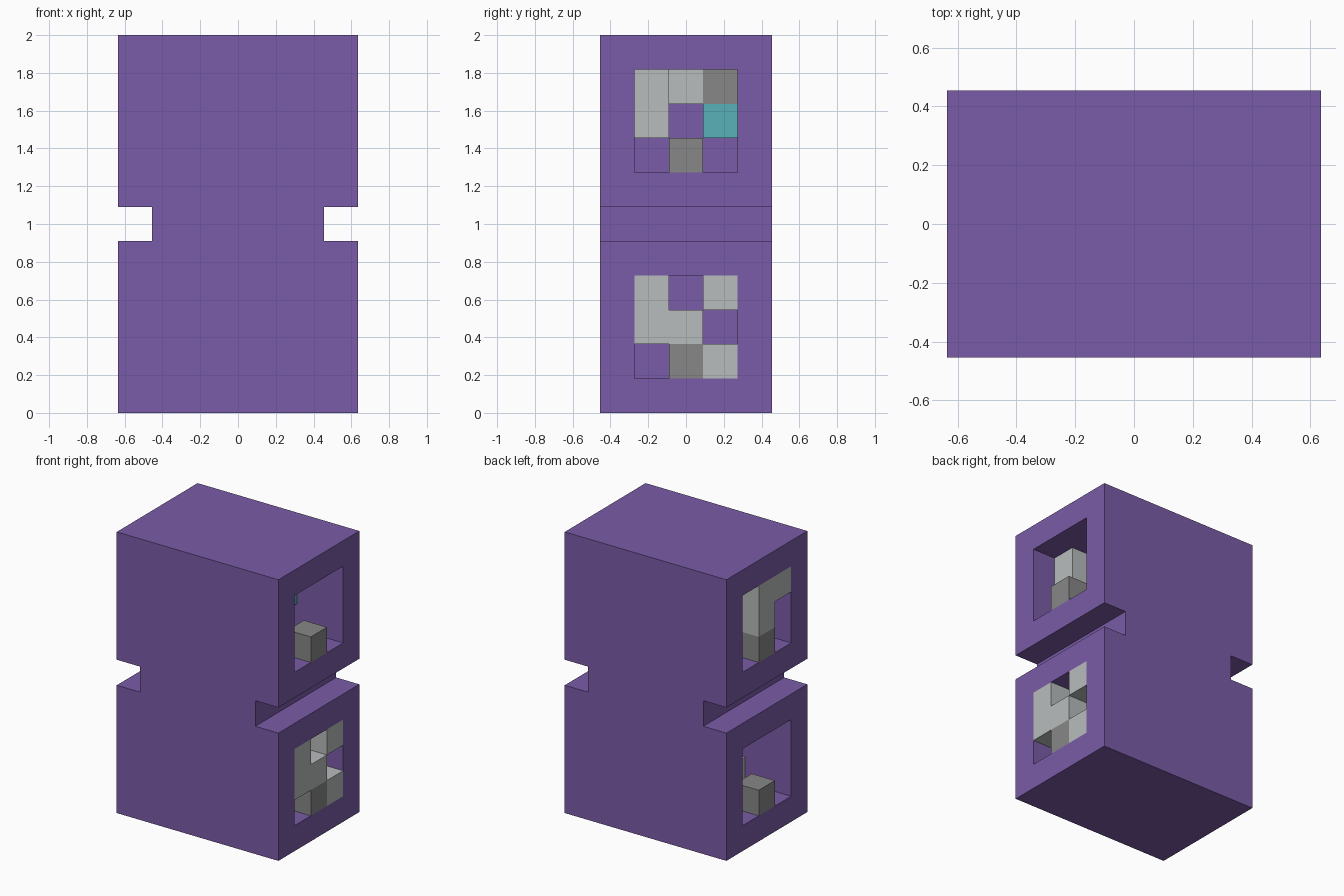
import bpy
import bmesh
from mathutils import Matrix, Vector

if "Cube" in bpy.data.objects:
    bpy.data.objects.remove(bpy.data.objects["Cube"], do_unlink=True)

U = 2 / 11  # one block


def material(name, rgb):
    mat = bpy.data.materials.new(name)
    mat.use_nodes = True
    color = (*rgb, 1)
    mat.diffuse_color = color
    mat.node_tree.nodes["Principled BSDF"].inputs["Base Color"].default_value = color
    return mat


purple = material("purple", (0.195, 0.107, 0.392))
light = material("light_grey", (0.479, 0.503, 0.503))
grey = material("mid_grey", (0.242, 0.242, 0.242))
teal = material("teal", (0.098, 0.434, 0.479))


def finish(name, bm, mat):
    mesh = bpy.data.meshes.new(name)
    bm.to_mesh(mesh)
    bm.free()
    mesh.materials.append(mat)
    obj = bpy.data.objects.new(name, mesh)
    bpy.context.collection.objects.link(obj)
    return obj


def add_box(bm, center, size):
    matrix = Matrix.Translation(Vector(center) * U) @ Matrix.Diagonal((*[s * U for s in size], 1))
    return bmesh.ops.create_cube(bm, size=1, matrix=matrix)


# Housing: waisted outline extruded from front to back
half = [(3.5, 0), (3.5, 5), (2.5, 5), (2.5, 6), (3.5, 6), (3.5, 11)]
outline = half + [(-x, z) for x, z in reversed(half)]
bm = bmesh.new()
face = bm.faces.new([bm.verts.new((x * U, -2.5 * U, z * U)) for x, z in outline])
ext = bmesh.ops.extrude_face_region(bm, geom=[face])
moved = [v for v in ext["geom"] if isinstance(v, bmesh.types.BMVert)]
bmesh.ops.translate(bm, verts=moved, vec=(0, 5 * U, 0))
bmesh.ops.recalc_face_normals(bm, faces=bm.faces)
housing = finish("housing", bm, purple)

# Four square recesses, two on each side
bm = bmesh.new()
for side in (-1, 1):
    for base in (1, 7):
        add_box(bm, (side * 2.5, 0, base + 1.5), (4, 3, 3))
        bmesh.ops.translate(bm, verts=bm.verts[-8:], vec=(0, 0, 0))
# Pull the inner ends to leave a one block wall in the middle
for v in bm.verts:
    if abs(v.co.x) < U:
        v.co.x = 0.5 * U * (1 if v.co.x > 0 else -1)
cutter = finish("recess_cutter", bm, purple)
cutter.hide_render = True
mod = housing.modifiers.new("recesses", "BOOLEAN")
mod.operation = "DIFFERENCE"
mod.solver = "EXACT"
mod.object = cutter
bpy.context.view_layer.objects.active = housing
bpy.ops.object.modifier_apply(modifier=mod.name)
bpy.data.objects.remove(cutter, do_unlink=True)


# Blocks inside a recess: cells are (y column, row from the floor, depth)
def blocks(name, side, base, cells, mat):
    centers = [Vector((side * (3 - d), y, base + row + 0.5)) for y, row, d in cells]
    bm = bmesh.new()
    for c in centers:
        add_box(bm, c, (1, 1, 1))
    bm.normal_update()
    inner = []
    for f in bm.faces:
        beyond = f.calc_center_median() / U + f.normal * 0.5
        if any((beyond - c).length < 0.1 for c in centers):
            inner.append(f)
    bmesh.ops.delete(bm, geom=inner, context="FACES")
    bmesh.ops.remove_doubles(bm, verts=bm.verts, dist=0.001)
    bmesh.ops.dissolve_limit(bm, angle_limit=0.01, verts=bm.verts, edges=bm.edges)
    return finish(name, bm, mat)


blocks("upper_left_light_blocks", 1, 7, [(-1, 2, 1), (-1, 1, 1), (0, 2, 2)], light)
blocks("upper_left_corner_block", 1, 7, [(1, 2, 2)], grey)
blocks("upper_left_teal_block", 1, 7, [(1, 1, 2)], teal)
blocks("lower_left_light_blocks", 1, 1,
       [(-1, 2, 0), (-1, 1, 0), (0, 1, 0), (1, 2, 0), (1, 0, 0)], light)
blocks("upper_right_light_blocks", -1, 7, [(0, 2, 0), (0, 1, 0), (-1, 2, 0)], light)
blocks("lower_right_light_blocks", -1, 1,
       [(-1, 0, 2), (-1, 2, 2), (0, 2, 2), (1, 1, 1)], light)

# One grey foot block at the mouth of every recess
for side, word in ((1, "left"), (-1, "right")):
    for base, level in ((1, "lower"), (7, "upper")):
        blocks(f"{level}_{word}_foot_block", side, base, [(0, 0, 0)], grey)
